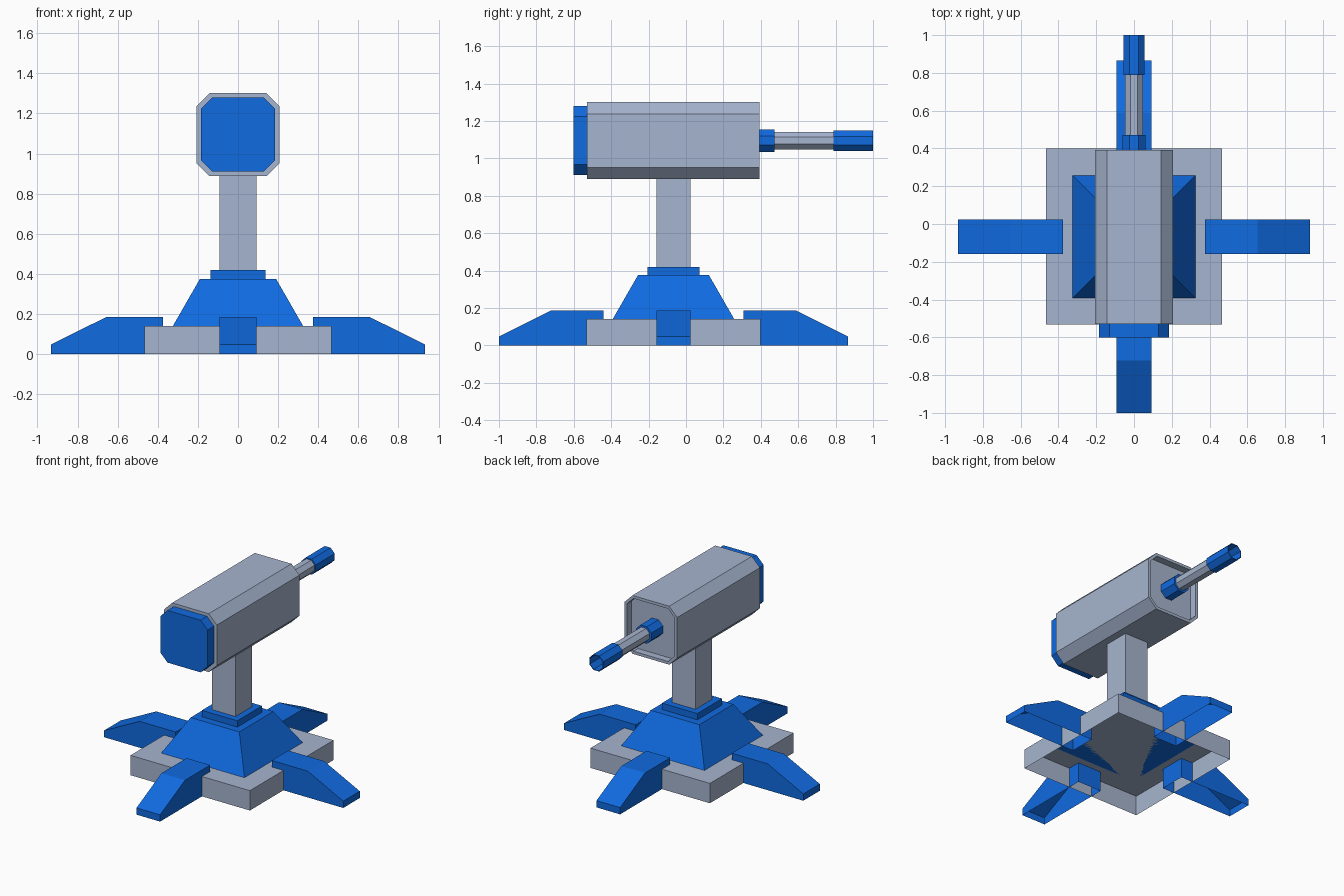
import bpy, bmesh, math
from mathutils import Matrix, Vector

cube = bpy.data.objects.get("Cube")
if cube:
    bpy.data.objects.remove(cube, do_unlink=True)


def material(name, colour):
    m = bpy.data.materials.new(name)
    m.use_nodes = True
    m.diffuse_color = (*colour, 1)
    m.node_tree.nodes["Principled BSDF"].inputs["Base Color"].default_value = (*colour, 1)
    return m


BLUE = material("strong blue", (0.005, 0.145, 0.75))
GREY = material("blue grey", (0.38, 0.46, 0.62))
CY = -0.067      # y of the stand's centre
BARREL_Z = 1.095


def finish(name, bm, mat):
    mesh = bpy.data.meshes.new(name)
    bm.to_mesh(mesh)
    bm.free()
    mesh.materials.append(mat)
    ob = bpy.data.objects.new(name, mesh)
    bpy.context.collection.objects.link(ob)
    return ob


def prism(ring, offset):
    """Closed prism from a ring of points; returns the mesh and its end face."""
    bm = bmesh.new()
    base = bm.faces.new([bm.verts.new(p) for p in ring])
    out = bmesh.ops.extrude_face_region(bm, geom=[base], use_keep_orig=True)
    verts = [g for g in out["geom"] if isinstance(g, bmesh.types.BMVert)]
    end = [g for g in out["geom"] if isinstance(g, bmesh.types.BMFace)][0]
    bmesh.ops.translate(bm, vec=offset, verts=verts)
    bmesh.ops.recalc_face_normals(bm, faces=bm.faces[:])
    return bm, end


def hollow_end(bm, face, rim, depth):
    """Sink the face into the solid, leaving a thin rim."""
    bmesh.ops.inset_region(bm, faces=[face], thickness=rim, use_even_offset=True)
    out = bmesh.ops.extrude_discrete_faces(bm, faces=[face])
    bmesh.ops.translate(bm, vec=(0, -depth, 0), verts=out["faces"][0].verts[:])


def open_bottom(bm):
    low = [f for f in bm.faces if all(abs(v.co.z) < 1e-4 for v in f.verts)]
    bmesh.ops.delete(bm, geom=low, context='FACES_ONLY')


def block(name, half, z0, z1, mat, top=None, hollow=False):
    """Square block around the stand's axis, optionally tapering to the top."""
    ring = [(sx * half, CY + sy * half, z0) for sx, sy in ((-1, -1), (1, -1), (1, 1), (-1, 1))]
    bm, end = prism(ring, (0, 0, z1 - z0))
    if top:
        for v in end.verts:
            v.co.x *= top / half
            v.co.y = CY + (v.co.y - CY) * top / half
    if hollow:
        open_bottom(bm)
    return finish(name, bm, mat)


def chamfered(name, half, cut, y0, y1, zc, mat, recess=None):
    """Eight-sided bar lying along y."""
    c = half - cut
    pts = [(half, c), (c, half), (-c, half), (-half, c), (-half, -c), (-c, -half), (c, -half), (half, -c)]
    bm, end = prism([(x, y0, zc + z) for x, z in pts], (0, y1 - y0, 0))
    if recess:
        hollow_end(bm, end, *recess)
    return finish(name, bm, mat)


# Stand
block("base_slab", 0.466, 0, 0.14, GREY, hollow=True)
block("base_pyramid", 0.325, 0.14, 0.375, BLUE, top=0.19)
block("post_collar", 0.138, 0.375, 0.42, BLUE)
block("post", 0.092, 0.42, 0.89, GREY)

# Four feet, hollow underneath
profile = [(0.375, 0), (0.375, 0.186), (0.655, 0.186), (0.933, 0.048), (0.933, 0)]
for i, side in enumerate(("left", "back", "right", "front")):
    bm, _ = prism([(r, -0.092, z) for r, z in profile], (0, 0.184, 0))
    open_bottom(bm)
    bm.transform(Matrix.Translation(Vector((0, CY, 0))) @ Matrix.Rotation(i * math.pi / 2, 4, 'Z'))
    finish(side + "_foot", bm, BLUE)

# Head with a recessed back and a front plate
chamfered("head_housing", 0.206, 0.063, -0.53, 0.392, BARREL_Z, GREY, recess=(0.02, 0.05))
chamfered("front_plate", 0.184, 0.055, -0.602, -0.53, BARREL_Z, BLUE)

# Barrel
OCT = 1 - math.tan(math.pi / 8)
for name, half, y0, y1, mat, recess in (
        ("barrel_collar", 0.06, 0.342, 0.472, BLUE, None),
        ("barrel", 0.047, 0.472, 0.788, GREY, None),
        ("muzzle", 0.055, 0.788, 1.0, BLUE, (0.005, 0.19))):
    chamfered(name, half, half * OCT, y0, y1, BARREL_Z, mat, recess)
